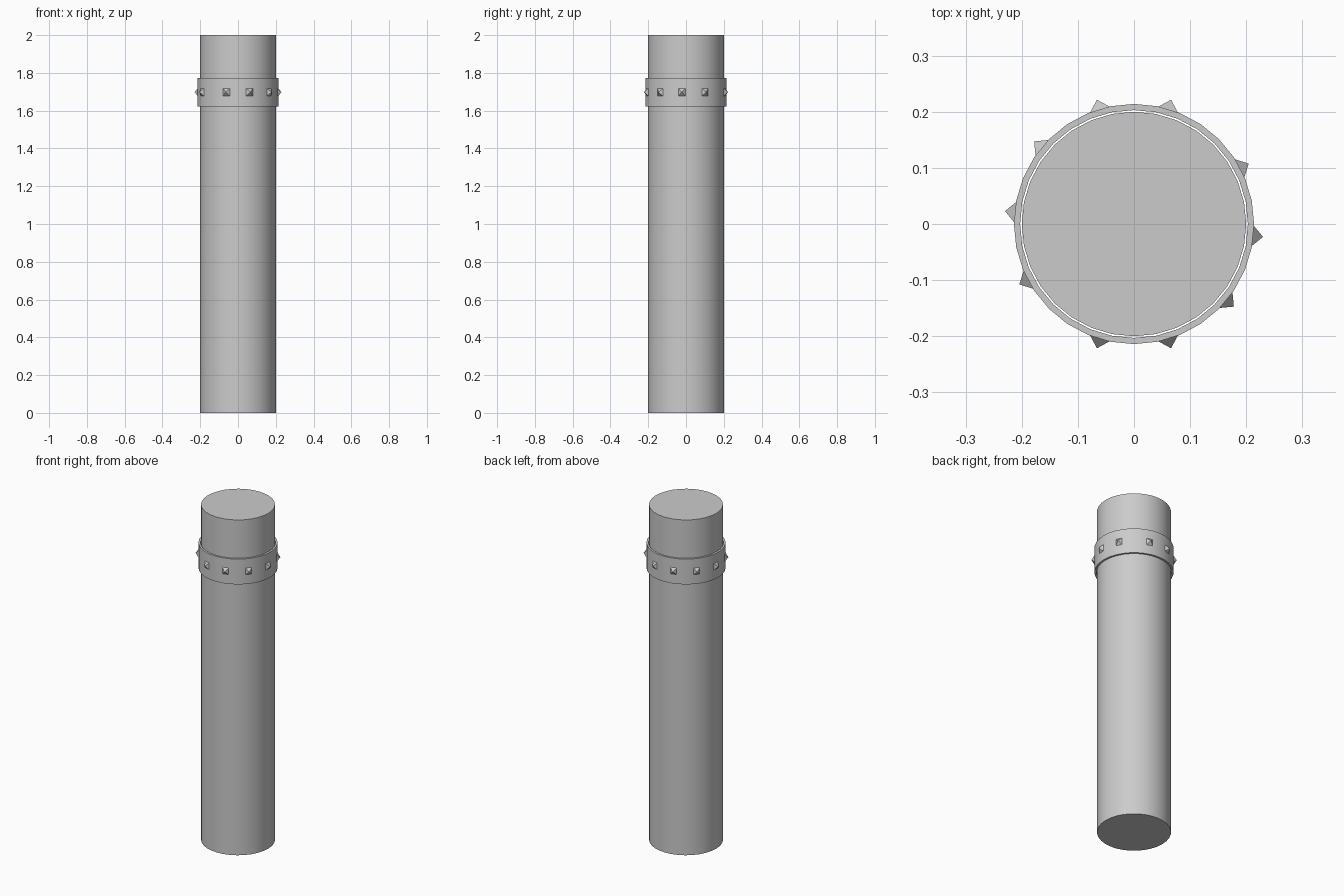
import bpy, bmesh, math
from mathutils import Matrix

if "Cube" in bpy.data.objects:
    bpy.data.objects.remove(bpy.data.objects["Cube"])

SIDES = 32


def lathe(name, loop):
    """Revolve a closed (radius, z) loop, or one that ends on the axis as caps."""
    bm = bmesh.new()
    rings = [[bm.verts.new((r * math.cos(2 * math.pi * i / SIDES),
                            r * math.sin(2 * math.pi * i / SIDES), z))
              for i in range(SIDES)] for r, z in loop]
    solid = len(loop) == 2
    for k in range(1 if solid else len(loop)):
        a, b = rings[k], rings[(k + 1) % len(loop)]
        for i in range(SIDES):
            j = (i + 1) % SIDES
            bm.faces.new((a[i], a[j], b[j], b[i]))
    if solid:
        bm.faces.new(rings[0][::-1])
        bm.faces.new(rings[1])
    return finish(name, bm, True)


def finish(name, bm, smooth):
    bmesh.ops.recalc_face_normals(bm, faces=bm.faces)
    mesh = bpy.data.meshes.new(name)
    bm.to_mesh(mesh)
    bm.free()
    obj = bpy.data.objects.new(name, mesh)
    bpy.context.collection.objects.link(obj)
    if smooth:
        bpy.ops.object.select_all(action='DESELECT')
        obj.select_set(True)
        bpy.context.view_layer.objects.active = obj
        bpy.ops.object.shade_smooth_by_angle(angle=math.radians(30))
    return obj


# Post
lathe("post", [(0.2, 0), (0.2, 2)])

# Open collar band with a thin gap around the post
lathe("collar", [(0.203, 1.622), (0.214, 1.622), (0.214, 1.773), (0.203, 1.773)])

# Pyramid studs around the collar
for n, deg in enumerate((73.4, 27.8, -5.7, -39.6, -73.4,
                         -106.6, -152.2, 174.3, 140.4, 106.6)):
    bm = bmesh.new()
    base = [bm.verts.new((0.211, y, z)) for y, z in
            ((-0.02, -0.022), (0.02, -0.022), (0.02, 0.022), (-0.02, 0.022))]
    tip = bm.verts.new((0.231, 0, 0))
    bm.faces.new(base)
    for i in range(4):
        bm.faces.new((base[i], base[(i + 1) % 4], tip))
    stud = finish(f"stud_{n + 1}", bm, False)
    stud.matrix_world = (Matrix.Translation((0, 0, 1.698))
                         @ Matrix.Rotation(math.radians(deg), 4, 'Z'))
